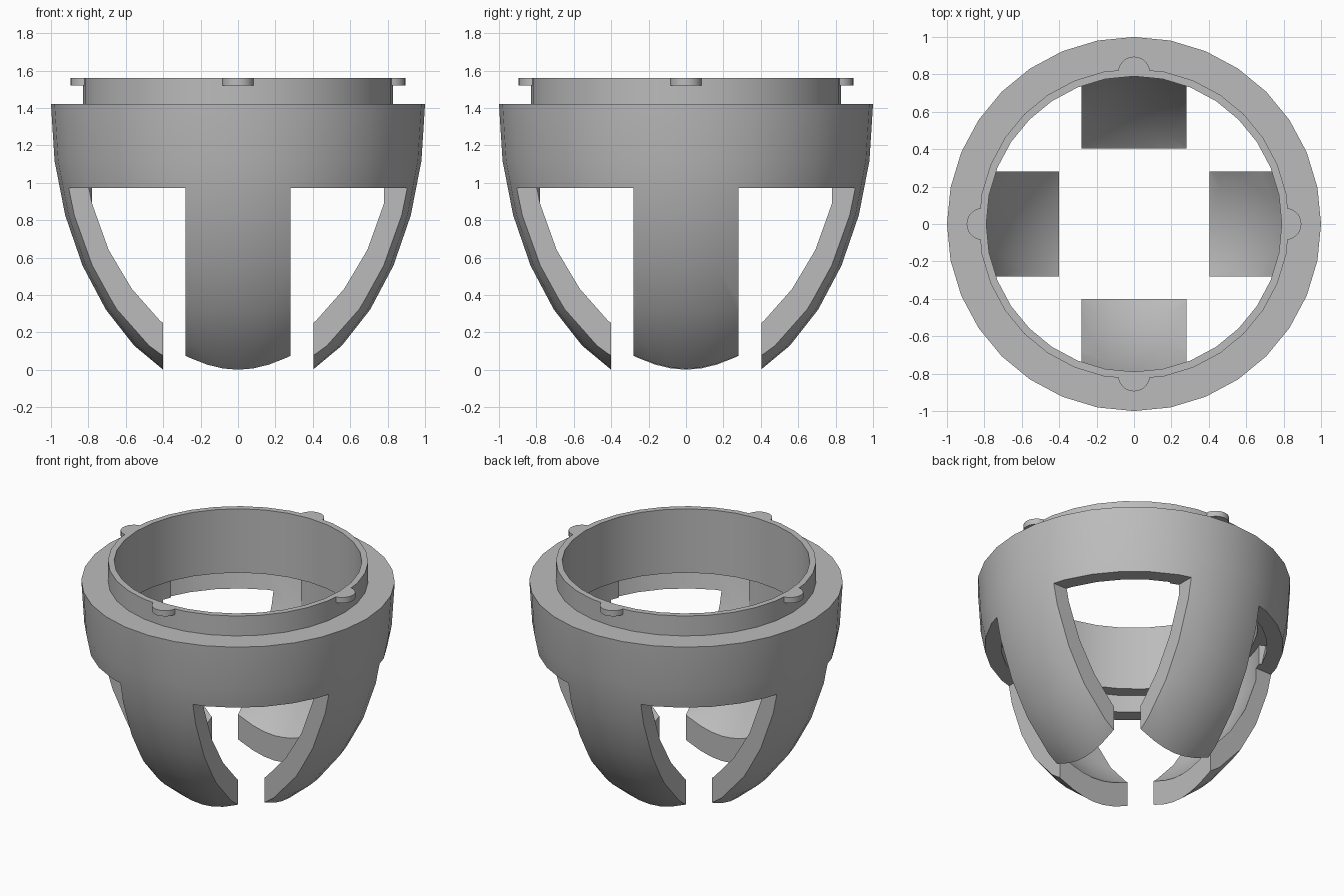
import bpy
import bmesh
from math import sin, cos, radians, pi

cube = bpy.data.objects.get("Cube")
if cube:
    bpy.data.objects.remove(cube, do_unlink=True)

SIDES = 32
SHOULDER = 1.42     # height of the widest rim
DEPTH = 1.552       # vertical radius of the dome
INNER = 0.9         # inner dome scale
LEDGE = 1.11        # underside of the collar

grey = bpy.data.materials.new("plain grey")
grey.use_nodes = True
colour = (0.5, 0.5, 0.5, 1)
grey.diffuse_color = colour
grey.node_tree.nodes["Principled BSDF"].inputs["Base Color"].default_value = colour


def add_object(name, bm):
    bmesh.ops.recalc_face_normals(bm, faces=bm.faces)
    mesh = bpy.data.meshes.new(name)
    bm.to_mesh(mesh)
    bm.free()
    mesh.materials.append(grey)
    obj = bpy.data.objects.new(name, mesh)
    bpy.context.collection.objects.link(obj)
    return obj


def activate(obj):
    bpy.ops.object.select_all(action='DESELECT')
    obj.select_set(True)
    bpy.context.view_layer.objects.active = obj


def sweep(name, profile, start, end, steps):
    """Turn a closed (radius, height) profile about z."""
    full = end - start >= 360
    bm = bmesh.new()
    rings = []
    for i in range(steps if full else steps + 1):
        a = radians(start + (end - start) * i / steps)
        rings.append([bm.verts.new((r * cos(a), r * sin(a), z)) for r, z in profile])
    n = len(profile)
    for i in range(steps):
        a, b = rings[i], rings[(i + 1) % len(rings)]
        for j in range(n):
            k = (j + 1) % n
            bm.faces.new((a[j], a[k], b[k], b[j]))
    if not full:
        bm.faces.new(rings[0])
        bm.faces.new(rings[-1])
    return add_object(name, bm)


def box(name, low, high):
    bm = bmesh.new()
    bmesh.ops.create_cube(bm, size=1)
    for v in bm.verts:
        for i in range(3):
            v.co[i] = low[i] if v.co[i] < 0 else high[i]
    obj = add_object(name, bm)
    obj.hide_render = True
    return obj


def dome(angle, scale):
    a = radians(angle)
    return scale * cos(a), SHOULDER - scale * DEPTH * sin(a)


# Dome shell with its collar, as one closed profile
step = 11.25
profile = [dome(step * k, 1) for k in range(7)]
profile += [dome(step * k, INNER) for k in range(6, 1, -1)]
profile += [(0.877, LEDGE), (0.79, LEDGE), (0.79, 1.56), (0.83, 1.56), (0.83, SHOULDER)]
parts = [sweep("dome_shell", profile, 0, 360, SIDES)]

# Locking pads on the inside wall above each leg
pad = [(0.83, 0.87), (0.87, 0.9), (0.885, LEDGE), (0.83, LEDGE)]
for q in range(4):
    parts.append(sweep("inner_pad_%d" % (q + 1), pad, q * 90 - 24, q * 90 + 6, 6))

# Openings that leave four legs, with a square gap in the middle
far, low, top = 1.2, -0.2, 0.972
cutters = [box("middle_cutter", (-0.4, -0.4, low), (0.405, 0.403, top))]
for sx in (-1, 1):
    for sy in (-1, 1):
        xs = sorted((sx * 0.282, sx * far))
        ys = sorted((sy * 0.282, sy * far))
        cutters.append(box("window_cutter", (xs[0], ys[0], low), (xs[1], ys[1], top)))

for part in parts:
    activate(part)
    for cutter in cutters:
        mod = part.modifiers.new("opening", 'BOOLEAN')
        mod.operation = 'DIFFERENCE'
        mod.solver = 'EXACT'
        mod.object = cutter
        bpy.ops.object.modifier_apply(modifier=mod.name)
for cutter in cutters:
    bpy.data.objects.remove(cutter, do_unlink=True)

# Rounded lugs around the collar
for q in range(4):
    bm = bmesh.new()
    outline = [(0.805, -0.088)]
    outline += [(0.81 + 0.085 * cos(pi * i / 12), 0.085 * sin(pi * i / 12))
                for i in range(-6, 7)]
    outline += [(0.805, 0.088)]
    c, s = cos(q * pi / 2), sin(q * pi / 2)
    base = bm.faces.new([bm.verts.new((x * c - y * s, x * s + y * c, 1.52)) for x, y in outline])
    lifted = bmesh.ops.extrude_face_region(bm, geom=[base])["geom"]
    for v in lifted:
        if isinstance(v, bmesh.types.BMVert):
            v.co.z = 1.56
    parts.append(add_object("lug_%d" % (q + 1), bm))

for part in parts:
    activate(part)
    bpy.ops.object.shade_smooth_by_angle(angle=radians(30))
